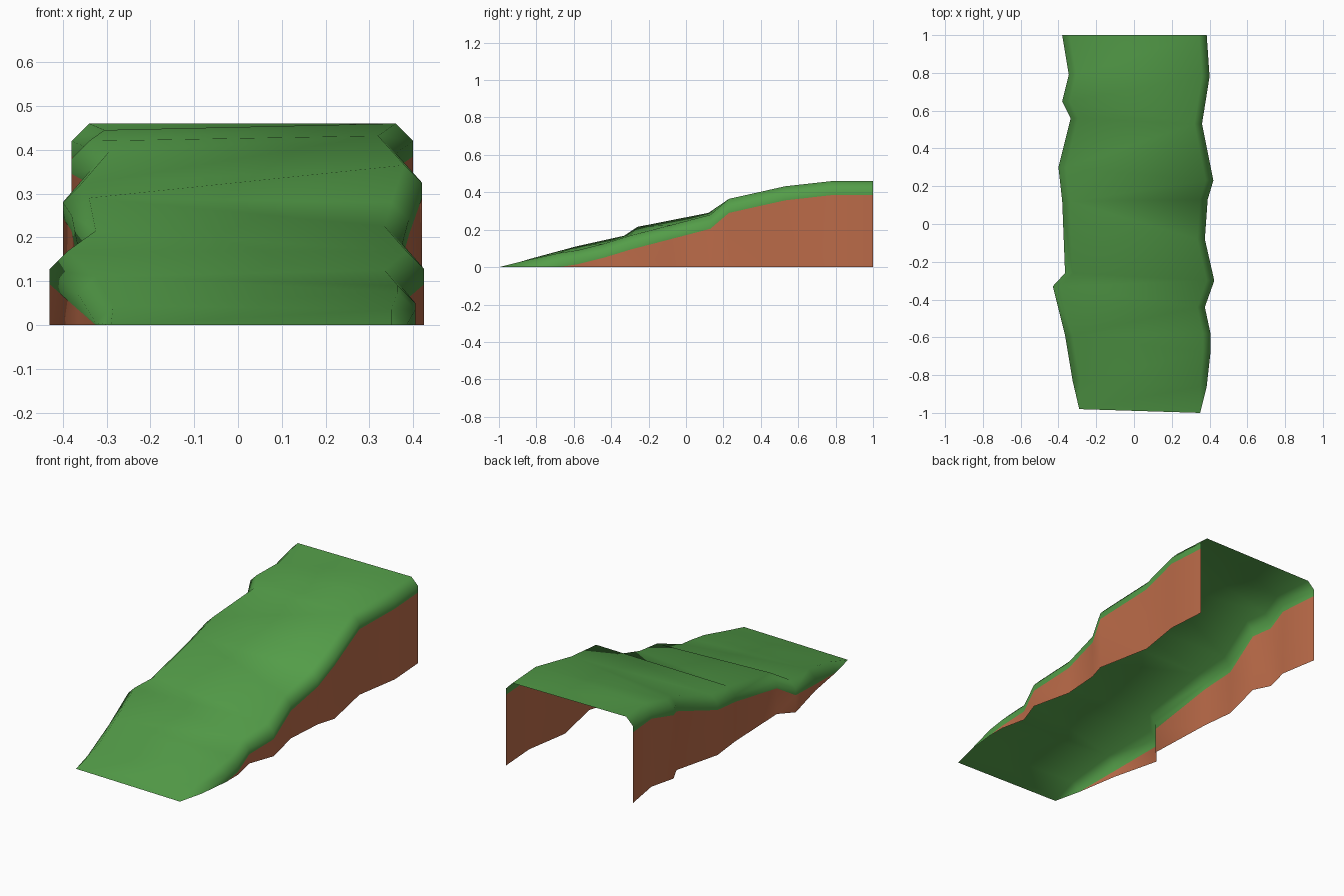
import bpy, bmesh

if "Cube" in bpy.data.objects:
    bpy.data.objects.remove(bpy.data.objects["Cube"])

# Stations along each side: (y, outer x, height of the grass top)
RIGHT = [(-1, .35, 0), (-.86, .385, .035), (-.68, .405, .075), (-.58, .405, .09),
         (-.44, .375, .125), (-.30, .425, .168), (-.08, .375, .225), (.13, .39, .28),
         (.23, .42, .365), (.53, .36, .432), (.78, .40, .46), (1, .385, .46)]
LEFT = [(-.98, -.29, 0), (-.83, -.325, .045), (-.59, -.365, .11), (-.33, -.43, .168),
        (-.26, -.365, .215), (.12, -.38, .29), (.30, -.40, .32), (.56, -.335, .395),
        (.65, -.38, .42), (.79, -.345, .445), (1, -.38, .46)]


def material(name, color):
    m = bpy.data.materials.new(name)
    m.diffuse_color = (*color, 1)
    m.use_nodes = True
    m.node_tree.nodes["Principled BSDF"].inputs["Base Color"].default_value = m.diffuse_color
    return m


def section(station):
    """Top edge, chamfer, bottom of grass lip and ground, clamped at z = 0."""
    y, x, z = station
    inset = min(.04, z)
    s = 1 if x > 0 else -1
    return [(x - s * inset, y, z), (x, y, z - inset), (x, y, max(0, z - .075)), (x, y, 0)]


def finish(bm, name, mat, outward):
    """Merge collapsed points, orient faces, and make a smooth object."""
    bmesh.ops.remove_doubles(bm, verts=bm.verts, dist=1e-4)
    bmesh.ops.dissolve_degenerate(bm, edges=bm.edges, dist=1e-4)
    for f in bm.faces:
        f.normal_update()
        if outward(f) < 0:
            f.normal_flip()
    me = bpy.data.meshes.new(name)
    bm.to_mesh(me)
    bm.free()
    me.materials.append(mat)
    ob = bpy.data.objects.new(name, me)
    bpy.context.collection.objects.link(ob)
    bpy.ops.object.select_all(action='DESELECT')
    ob.select_set(True)
    bpy.context.view_layer.objects.active = ob
    bpy.ops.object.shade_smooth_by_angle(angle=1.0)


def strip(bm, rows, first, last):
    """Skin consecutive cross-sections between two profile indices."""
    grid = [[bm.verts.new(p) for p in r[first:last + 1]] for r in rows]
    for a, b in zip(grid, grid[1:]):
        for i in range(last - first):
            bm.faces.new((a[i], a[i + 1], b[i + 1], b[i]))
    return [r[0] for r in grid]


grass = material("grass green", (.088, .34, .066))
dirt = material("clay brown", (.50, .147, .066))
right = [section(s) for s in RIGHT]
left = [section(s) for s in LEFT]

# Grass: rolled lips on both sides, stitched across by nearest stations
bm = bmesh.new()
r = strip(bm, right, 0, 2)
l = strip(bm, left, 0, 2)
i = j = 0
while i < len(r) - 1 or j < len(l) - 1:
    step_right = j == len(l) - 1 or (i < len(r) - 1 and r[i + 1].co.y <= l[j + 1].co.y)
    if step_right:
        bm.faces.new((l[j], r[i], r[i + 1]))
        i += 1
    else:
        bm.faces.new((l[j], r[i], l[j + 1]))
        j += 1
finish(bm, "grass_slope", grass,
       lambda f: f.normal.z + f.normal.x * f.calc_center_median().x)

# Earth walls hanging below the lips, open at the back and underneath
for name, rows in (("right_earth_wall", right), ("left_earth_wall", left)):
    bm = bmesh.new()
    strip(bm, rows, 2, 3)
    finish(bm, name, dirt, lambda f: f.normal.x * f.calc_center_median().x)
